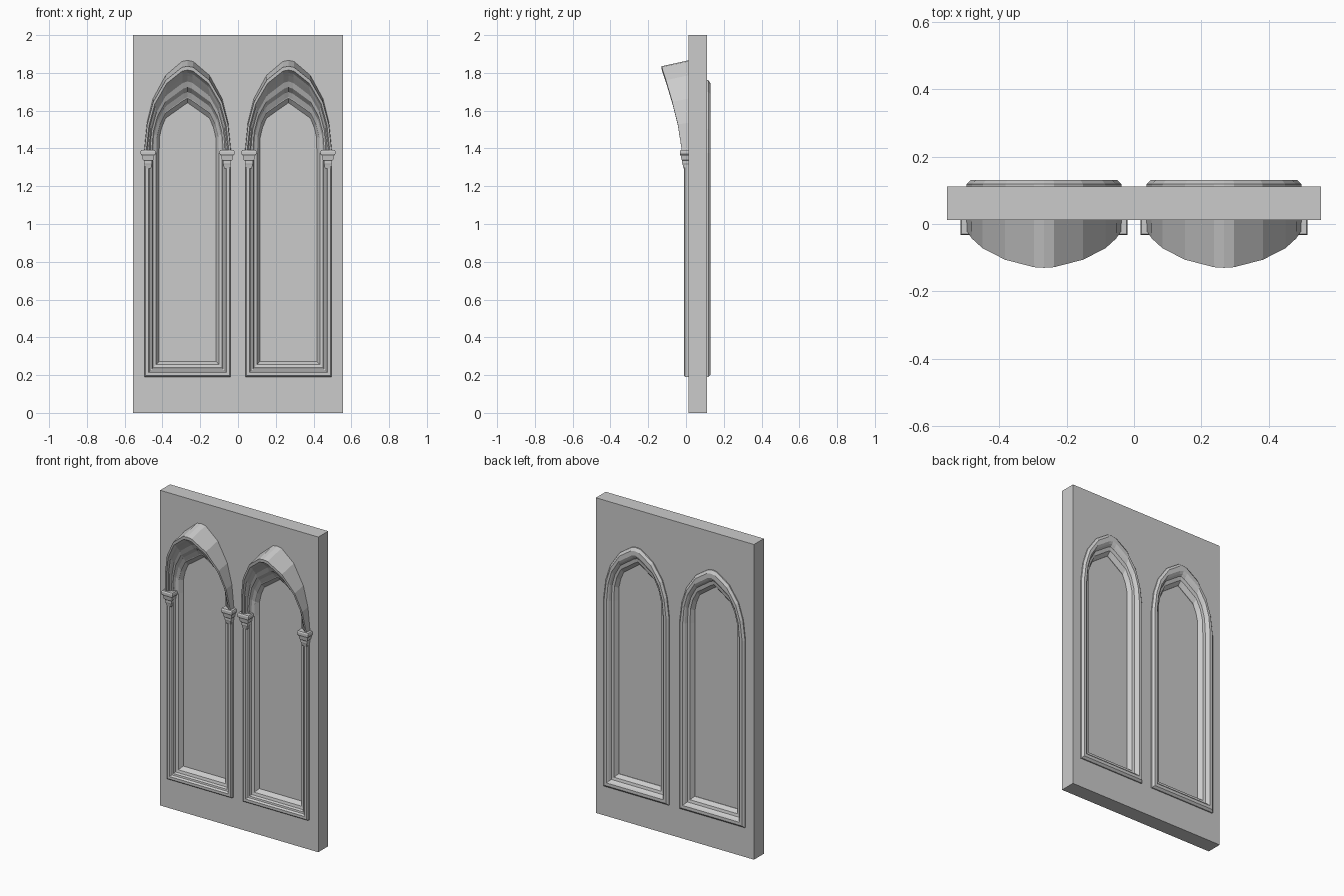
import bpy, bmesh

if "Cube" in bpy.data.objects:
    bpy.data.objects.remove(bpy.data.objects["Cube"])

SPRING = 1.375
# half-arch outlines (x/half width, height/rise): rounded outer and pointed inner
OUTER = [(1, 0), (.93, .33), (.79, .59), (.5, .84), (.13, .988), (0, 1)]
INNER = [(1, 0), (1, .3), (.92, .5), (.78, .69), (.12, .952), (0, 1)]


def arch(w, apex, y0, depth=0, bottom=None):
    """Pointed arch outline; depth pushes the crown forward."""
    k = min(1, max(0, (w - .148) / .07))
    half = []
    for (u0, v0), (u1, v1) in zip(INNER, OUTER):
        u, v = u0 + (u1 - u0) * k, v0 + (v1 - v0) * k
        half.append((u * w, y0 - depth * v ** 1.4, SPRING + v * (apex - SPRING)))
    if bottom is not None:
        half.insert(0, (w, y0, bottom))
    return [(-x, y, z) for x, y, z in half] + half[-2::-1]


def frame_ring(w, y):
    d = .232 - w
    return arch(w, 1.765 - d * 1.5, y, 0, .187 + d * 1.05)


def loft(name, rings, cx, loop=True, section=True, caps=False):
    """Skin rings; loop closes each ring, section joins last ring to first."""
    bm = bmesh.new()
    vs = [[bm.verts.new((x + cx, y, z)) for x, y, z in r] for r in rings]
    n, m = len(vs[0]), len(vs)
    for i in range(m if section else m - 1):
        a, b = vs[i], vs[(i + 1) % m]
        for j in range(n if loop else n - 1):
            bm.faces.new((a[j], a[(j + 1) % n], b[(j + 1) % n], b[j]))
    if caps:
        bm.faces.new(vs[0])
        bm.faces.new(vs[-1])
    if not loop:
        bm.faces.new([r[0] for r in vs])
        bm.faces.new([r[-1] for r in vs])
    bmesh.ops.recalc_face_normals(bm, faces=bm.faces)
    me = bpy.data.meshes.new(name)
    bm.to_mesh(me)
    bm.free()
    ob = bpy.data.objects.new(name, me)
    bpy.context.collection.objects.link(ob)
    return ob


def rect(hx, y0, y1, z):
    return [(-hx, y0, z), (hx, y0, z), (hx, y1, z), (-hx, y1, z)]


# wall slab
wall = loft("wall", [rect(.555, .0125, .111, 0), rect(.555, .0125, .111, 2)],
            0, section=False, caps=True)

# frame cross-section (half width, y), front then back
FRAME = [(.228, .03), (.228, -.004), (.222, -.011), (.206, -.011), (.198, .0),
         (.188, .002), (.182, .016), (.166, .020), (.150, .045),
         (.150, .080), (.166, .104), (.182, .108), (.190, .122),
         (.200, .130), (.218, .130), (.230, .118), (.230, .095)]
# hood section (half width, apex z, y, extra crown depth)
HOOD = [(.232, 1.87, .03, 0), (.230, 1.835, -.02, .11), (.220, 1.815, -.02, .108),
        (.214, 1.80, -.01, .09), (.207, 1.785, -.012, .07), (.200, 1.755, 0, .05),
        (.190, 1.725, 0, .035), (.182, 1.70, .012, .01), (.166, 1.67, .02, 0),
        (.190, 1.70, .05, 0)]
# capital section (half width, front y, z)
CAPITAL = [(.016, -.014, 1.295), (.019, -.018, 1.315), (.022, -.020, 1.32),
           (.022, -.020, 1.335), (.028, -.024, 1.34), (.031, -.027, 1.36),
           (.039, -.033, 1.37), (.039, -.033, 1.385), (.036, -.029, 1.392)]

for cx in (-.267, .267):
    # opening cut through the wall
    cutter = loft("opening_cutter", [frame_ring(.205, -.1), frame_ring(.205, .2)],
                  cx, section=False, caps=True)
    cutter.hide_render = True
    mod = wall.modifiers.new("opening", 'BOOLEAN')
    mod.operation, mod.object, mod.solver = 'DIFFERENCE', cutter, 'EXACT'
    bpy.context.view_layer.objects.active = wall
    bpy.ops.object.modifier_apply(modifier=mod.name)
    bpy.data.objects.remove(cutter)

    # moulded frame, recessed pane and projecting hood
    loft("window_frame", [frame_ring(w, y) for w, y in FRAME], cx)
    loft("window_pane", [frame_ring(.156, .048), frame_ring(.156, .077)],
         cx, section=False, caps=True)
    loft("arch_hood", [arch(w, a, y, d) for w, a, y, d in HOOD], cx, loop=False)

    # capitals at the arch springing
    for s in (-1, 1):
        loft("capital", [rect(h, y, .02, z) for h, y, z in CAPITAL],
             cx + s * .209, section=False, caps=True)
